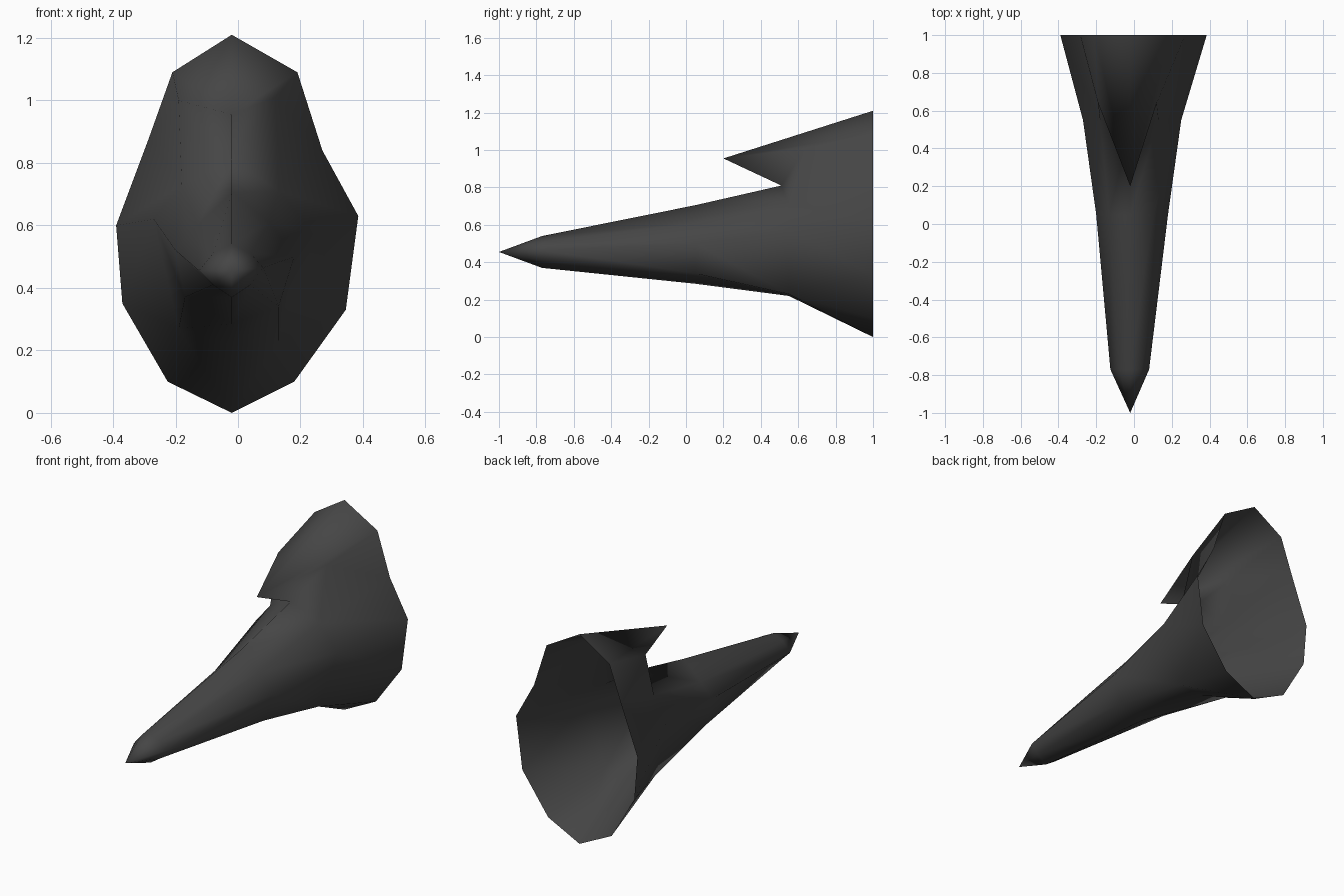
import bpy
import bmesh

cube = bpy.data.objects.get("Cube")
if cube:
    bpy.data.objects.remove(cube, do_unlink=True)

MID = -0.02

mat = bpy.data.materials.new("charcoal grey")
mat.use_nodes = True
colour = (0.06, 0.06, 0.06, 1)
mat.diffuse_color = colour
mat.node_tree.nodes["Principled BSDF"].inputs["Base Color"].default_value = colour

bm = bmesh.new()


def section(y, outline):
    """Cross-section from (x, z) points, from the top turning towards +x."""
    return [bm.verts.new((x, y, z)) for x, z in outline]


def bridge(front, back):
    """Wall of quads between two cross-sections with equal point counts."""
    for i in range(len(front)):
        j = (i + 1) % len(front)
        bm.faces.new((front[i], front[j], back[j], back[i]))


# Horn body: point, three eight-sided sections and the irregular open rim
tip = bm.verts.new((MID, -1, 0.455))
neck = section(-0.77, [(MID, 0.54), (0.04, 0.51), (0.08, 0.465), (0.04, 0.41),
                       (MID, 0.37), (-0.08, 0.41), (-0.125, 0.455), (-0.08, 0.51)])
middle = section(0.05, [(MID, 0.705), (0.10, 0.61), (0.18, 0.50), (0.13, 0.34),
                        (MID, 0.285), (-0.17, 0.37), (-0.20, 0.52), (-0.13, 0.60)])
collar = section(0.55, [(MID, 0.81), (0.13, 0.71), (0.25, 0.57), (0.13, 0.23),
                        (MID, 0.22), (-0.19, 0.27), (-0.27, 0.62), (-0.18, 0.73)])
collar[0].co.y = 0.51
rim = section(1, [(MID, 1.21), (0.19, 1.09), (0.27, 0.84), (0.385, 0.63),
                  (0.345, 0.33), (0.18, 0.10), (MID, 0), (-0.225, 0.10),
                  (-0.37, 0.35), (-0.39, 0.60), (-0.285, 0.88), (-0.21, 1.09)])

for i in range(len(neck)):
    bm.faces.new((tip, neck[(i + 1) % len(neck)], neck[i]))
bridge(neck, middle)
bridge(middle, collar)

# Overhanging crest with its notch, then the flare, one side at a time
peak = bm.verts.new((MID, 0.20, 0.955))
for side, x, z in ((1, 0.12, 1.01), (-1, -0.19, 1.0)):
    edge = bm.verts.new((x, 0.64, z))
    bm.faces.new((peak, edge, rim[side], rim[0]))
    bm.faces.new((peak, collar[0], edge))
    bm.faces.new((collar[0], collar[side], edge))
    bm.faces.new((edge, collar[side], rim[2 * side]))
    bm.faces.new((edge, rim[2 * side], rim[side]))
    # Flared wall from the collar down to the keel
    bm.faces.new((collar[side], collar[2 * side], rim[3 * side], rim[2 * side]))
    bm.faces.new((collar[2 * side], collar[3 * side], rim[4 * side], rim[3 * side]))
    bm.faces.new((collar[3 * side], rim[5 * side], rim[4 * side]))
    bm.faces.new((collar[3 * side], collar[4 * side], rim[6 * side], rim[5 * side]))

# Make sure the shell faces outwards
bmesh.ops.recalc_face_normals(bm, faces=bm.faces)
bm.faces.ensure_lookup_table()
if bm.faces[0].normal.y > 0:
    bmesh.ops.reverse_faces(bm, faces=bm.faces)

mesh = bpy.data.meshes.new("hollow_horn")
bm.to_mesh(mesh)
bm.free()
mesh.materials.append(mat)
mesh.shade_smooth()
horn = bpy.data.objects.new("hollow_horn", mesh)
bpy.context.collection.objects.link(horn)
